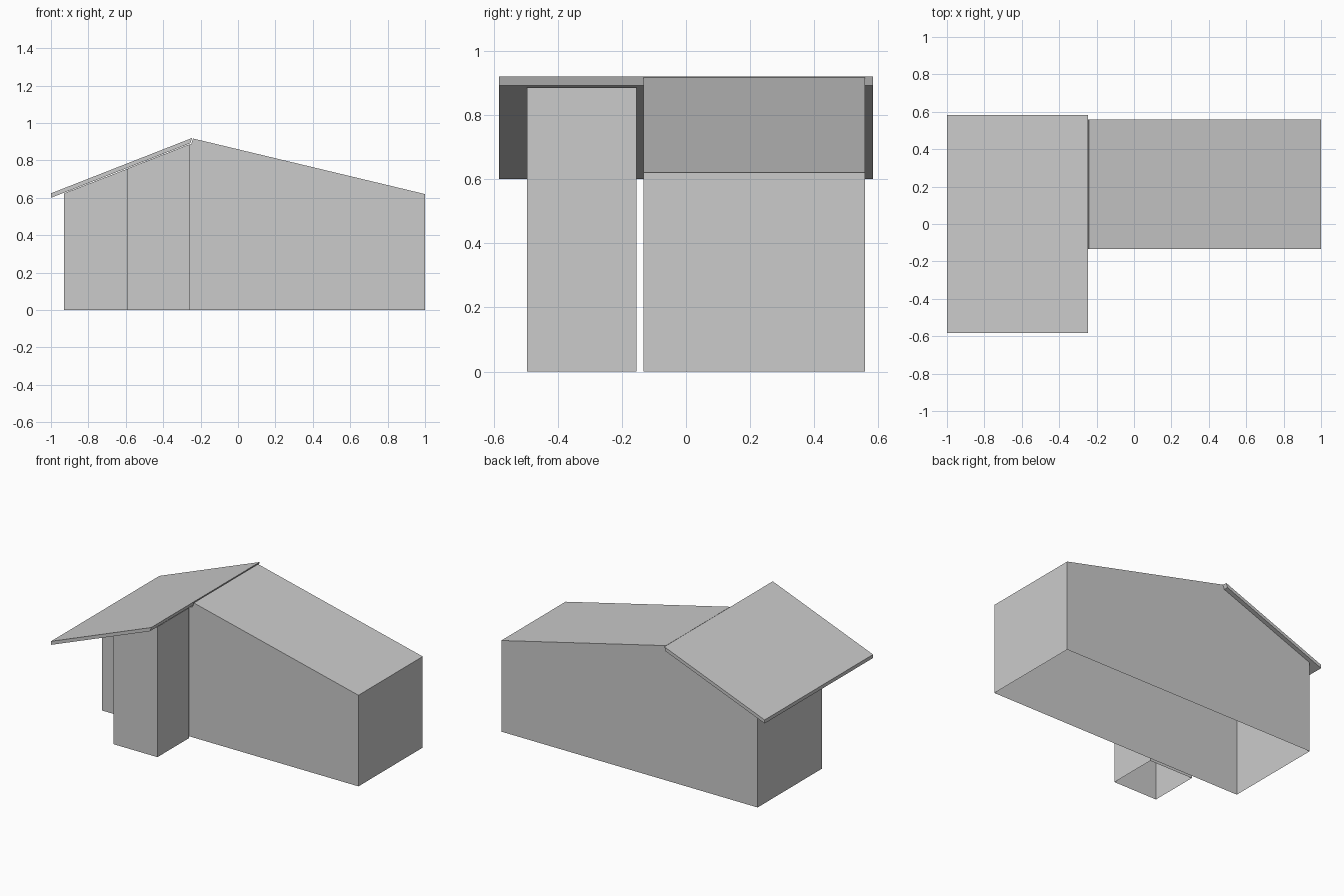
import bpy
import bmesh

cube = bpy.data.objects.get("Cube")
if cube:
    bpy.data.objects.remove(cube, do_unlink=True)

# One plain grey for the whole building
grey = bpy.data.materials.new("plain grey")
grey.use_nodes = True
colour = (0.6, 0.6, 0.6, 1.0)
grey.diffuse_color = colour
grey.node_tree.nodes["Principled BSDF"].inputs["Base Color"].default_value = colour


def extrude_profile(name, profile, y_front, y_back, open_floor=False):
    """Extrude an (x, z) outline along y; optionally leave the underside open."""
    bm = bmesh.new()
    front = [bm.verts.new((x, y_front, z)) for x, z in profile]
    back = [bm.verts.new((x, y_back, z)) for x, z in profile]
    bm.faces.new(front)
    bm.faces.new(back[::-1])
    count = len(profile)
    for i in range(count):
        j = (i + 1) % count
        bm.faces.new((front[j], front[i], back[i], back[j]))
    bmesh.ops.recalc_face_normals(bm, faces=bm.faces)
    if open_floor:
        floor = [f for f in bm.faces if all(v.co.z < 0.001 for v in f.verts)]
        bmesh.ops.delete(bm, geom=floor, context='FACES_ONLY')
    mesh = bpy.data.meshes.new(name)
    bm.to_mesh(mesh)
    bm.free()
    mesh.materials.append(grey)
    obj = bpy.data.objects.new(name, mesh)
    bpy.context.collection.objects.link(obj)
    return obj


# Main hall: long shell with a shallow roof slope, open underneath
hall = [(-0.93, 0), (1, 0), (1, 0.62), (-0.24, 0.917), (-0.25, 0.888), (-0.93, 0.624)]
extrude_profile("main_hall", hall, -0.133, 0.558, open_floor=True)

# Porch block: separate shell under the overhanging roof, with a narrow gap behind
porch = [(-0.59, 0), (-0.26, 0), (-0.26, 0.886), (-0.59, 0.757)]
extrude_profile("porch_block", porch, -0.495, -0.155, open_floor=True)

# Overhanging roof slab on the short slope
slab = [(-1, 0.6), (-0.255, 0.892), (-0.245, 0.92), (-1, 0.624)]
extrude_profile("overhanging_roof", slab, -0.583, 0.583)
